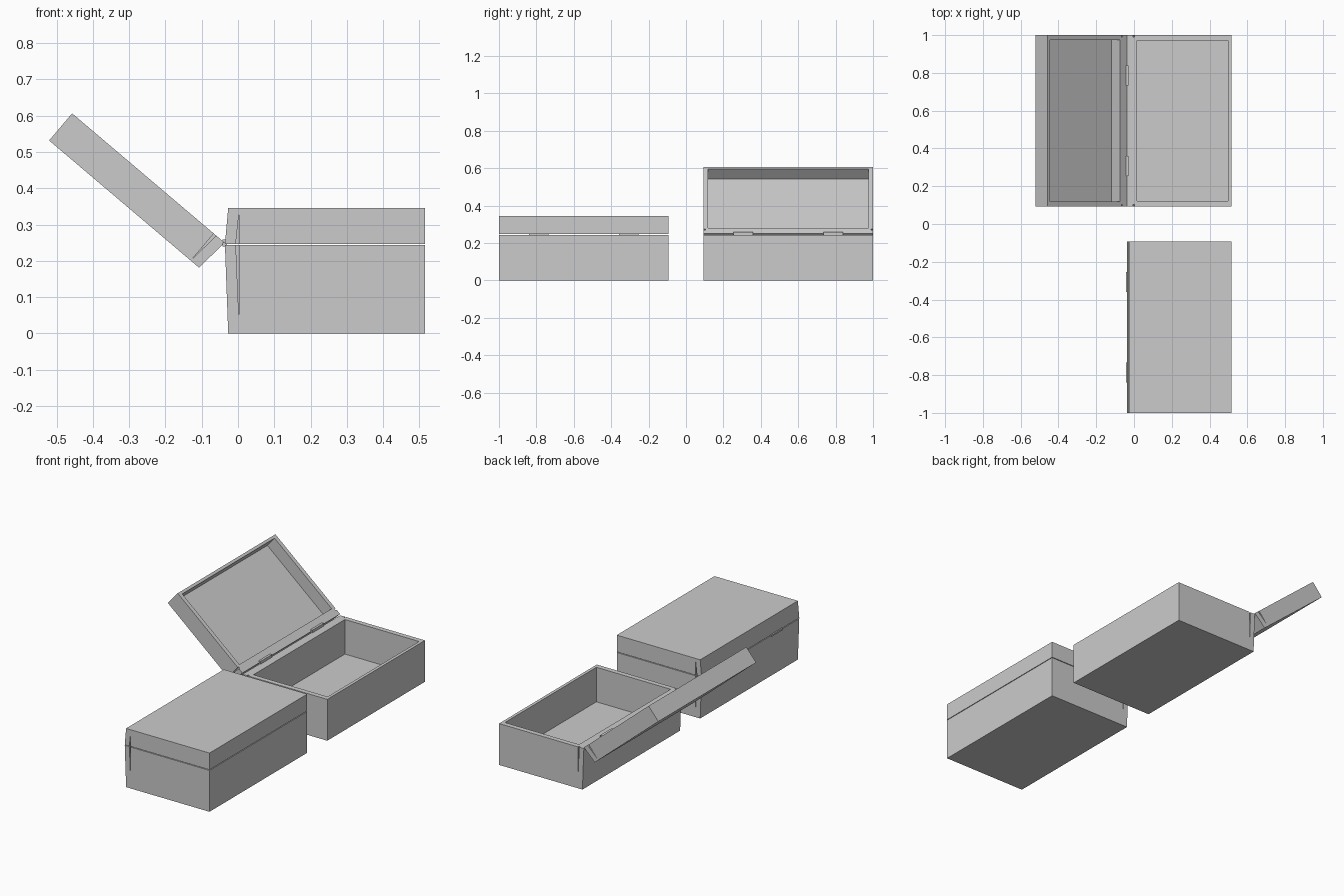
import bpy, bmesh, math
from mathutils import Matrix, Vector

if "Cube" in bpy.data.objects:
    bpy.data.objects.remove(bpy.data.objects["Cube"])

HALF = 0.4535          # half length of a box along y


def prism(name, profile, y0, y1):
    """Extrude an xz profile along y."""
    bm = bmesh.new()
    face = bm.faces.new([bm.verts.new((x, y0, z)) for x, z in profile])
    ext = bmesh.ops.extrude_face_region(bm, geom=[face])
    bmesh.ops.translate(bm, vec=(0, y1 - y0, 0),
                        verts=[v for v in ext["geom"] if isinstance(v, bmesh.types.BMVert)])
    bmesh.ops.recalc_face_normals(bm, faces=bm.faces)
    me = bpy.data.meshes.new(name)
    bm.to_mesh(me)
    bm.free()
    ob = bpy.data.objects.new(name, me)
    bpy.context.collection.objects.link(ob)
    return ob


def cut(ob, cutter):
    """Subtract cutter from ob and remove the cutter."""
    cutter.hide_render = True
    mod = ob.modifiers.new("cut", "BOOLEAN")
    mod.operation, mod.solver, mod.object = "DIFFERENCE", "EXACT", cutter
    bpy.context.view_layer.objects.active = ob
    bpy.ops.object.modifier_apply(modifier=mod.name)
    bpy.data.objects.remove(cutter)


def shell(name, outer, cavity, slit, wall):
    """Hollow box half with a tapered slit at each end."""
    ob = prism(name, outer, -HALF, HALF)
    cut(ob, prism("cavity_cutter", cavity, -HALF + wall, HALF - wall))
    for s in (-1, 1):
        a, b = sorted((s * (HALF - 0.01), s * (HALF + 0.02)))
        cut(ob, prism("slit_cutter", slit, a, b))
    return ob


def make_box(label, y, angle):
    # lower tray with slanted back
    base = shell(label + "_base",
                 [(-0.027, 0), (0.515, 0), (0.515, 0.243), (-0.036, 0.243)],
                 [(0.015, 0.04), (0.497, 0.04), (0.497, 0.3), (0.015, 0.3)],
                 [(0.003, 0.03), (0.003, 0.26), (-0.0067, 0.26)], 0.029)
    # lid
    lid = shell(label + "_lid",
                [(-0.036, 0.247), (0.515, 0.247), (0.515, 0.345), (-0.027, 0.345)],
                [(0.012, 0.2), (0.499, 0.2), (0.499, 0.319), (0.012, 0.319)],
                [(0.003, 0.335), (0.003, 0.23), (-0.008, 0.23)], 0.025)
    if angle:
        pivot = Vector((-0.036, 0, 0.247))
        lid.data.transform(Matrix.Translation((-0.037, 0, 0.25))
                           @ Matrix.Rotation(-angle, 4, "Y")
                           @ Matrix.Translation(-pivot))
    # pair of hinge knuckles on the back edge
    hinges = []
    for s in (-1, 1):
        cz = 0.25 if angle else 0.245
        h = 0.009 if angle else 0.005
        hinges.append(prism(label + "_hinge",
                            [(-0.043, cz - h), (-0.03, cz - h), (-0.03, cz + h), (-0.043, cz + h)],
                            s * 0.24 - 0.0525, s * 0.24 + 0.0525))
    for ob in [base, lid] + hinges:
        ob.location.y = y


make_box("closed_box", -0.5465, 0)
make_box("open_box", 0.5465, math.radians(139.7))
